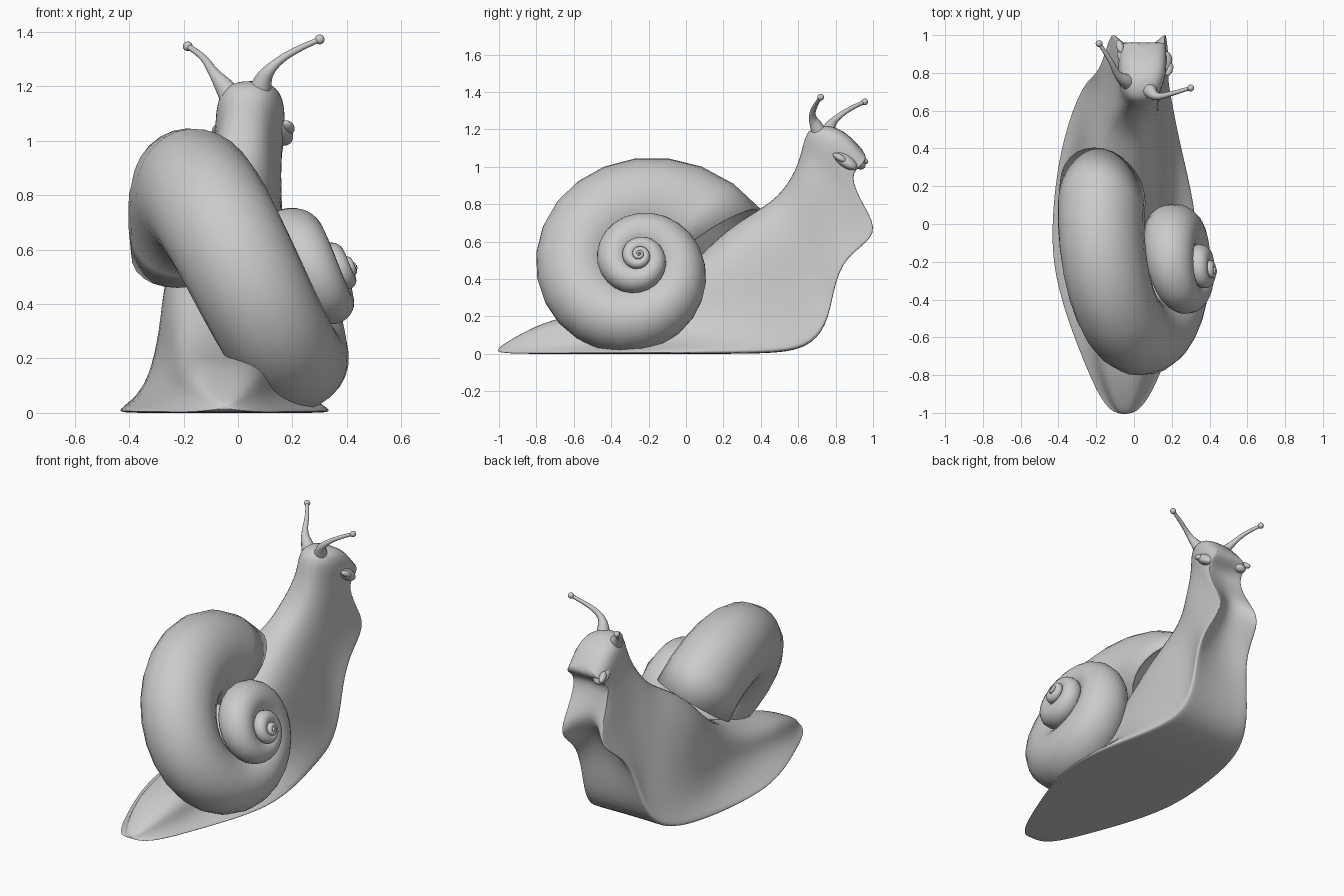
import bpy, bmesh
from math import sin, cos, pi, radians
from mathutils import Vector

if "Cube" in bpy.data.objects:
    bpy.data.objects.remove(bpy.data.objects["Cube"])


def loft(name, rings, subsurf=0):
    """Skin a list of closed rings, cap both ends, shade smooth."""
    bm = bmesh.new()
    vs = [[bm.verts.new(p) for p in ring] for ring in rings]
    n = len(vs[0])
    for a, b in zip(vs, vs[1:]):
        for i in range(n):
            j = (i + 1) % n
            bm.faces.new((a[i], a[j], b[j], b[i]))
    bm.faces.new(vs[0])
    bm.faces.new(vs[-1])
    bmesh.ops.recalc_face_normals(bm, faces=bm.faces)
    me = bpy.data.meshes.new(name)
    bm.to_mesh(me)
    bm.free()
    for p in me.polygons:
        p.use_smooth = True
    ob = bpy.data.objects.new(name, me)
    bpy.context.collection.objects.link(ob)
    if subsurf:
        m = ob.modifiers.new("smooth", 'SUBSURF')
        m.levels = m.render_levels = subsurf
    return ob


def ball(name, loc, scale, rot=(0, 0, 0)):
    bpy.ops.mesh.primitive_uv_sphere_add(segments=20, ring_count=12, radius=1,
                                         location=loc, rotation=rot)
    ob = bpy.context.object
    ob.name = name
    ob.scale = scale
    bpy.ops.object.shade_smooth()


# Shell: tube on a logarithmic spiral that shrinks towards the apex
APEX = Vector((0.44, -0.25, 0.54))
TILT = radians(17.6)
axis = Vector((cos(TILT), 0, sin(TILT)))
up = Vector((-sin(TILT), 0, cos(TILT)))
fwd = Vector((0, 1, 0))


def shell_ring(turn, k=1.0, n=28):
    # turn 0 = top of the last whorl, positive continues to the opening
    s = 1.257 * 2.5 ** turn
    t = turn * 2 * pi
    f = max(0, (turn + 0.5) / 0.66)  # the last half turn narrows
    out = fwd * sin(t) + up * cos(t)
    c = APEX + s * (0.335 * out - (0.40 - 0.02 * f) * axis)
    rr, ra = 0.225 - 0.03 * f, 0.24 - 0.08 * f
    return [c + s * k * (rr * cos(a) * out + ra * sin(a) * axis)
            for a in (2 * pi * i / n for i in range(n))]


END = 58 / 360
STEPS = 24 * 5
rings = [shell_ring(END - (STEPS - i) / 24) for i in range(STEPS + 1)]
rings += [shell_ring(END, 0.94), shell_ring(END - 0.04, 0.9)]  # lip and recess
loft("shell", rings)

# Body: sole y,z / back y,z / centre x / sole half width / back half width / groove
SECTIONS = [
    (-1.01, .01, -1.01, .03, -.05, .05, .03, 0),
    (-.93, .00, -.90, .10, -.05, .13, .09, 0),
    (-.75, .00, -.72, .19, -.05, .21, .15, 0),
    (-.50, .00, -.50, .22, -.05, .31, .18, 0),
    (-.20, .00, -.20, .30, -.045, .40, .20, 0),
    (.12, .00, .02, .47, -.055, .38, .21, 0),
    (.42, .00, .20, .66, -.07, .32, .23, 0),
    (.65, .02, .36, .76, -.055, .26, .21, 0),
    (.76, .15, .47, .83, -.035, .22, .17, .03),
    (.79, .34, .54, .91, -.015, .20, .15, .08),
    (.85, .52, .59, 1.0, .01, .18, .135, .16),
    (1.05, .63, .615, 1.09, .025, .145, .125, .26),
    (.95, .79, .635, 1.17, .035, .125, .12, .16),
    (.87, .96, .67, 1.215, .04, .12, .125, .05),
    (.95, 1.01, .77, 1.23, .05, .13, .13, 0),
    (.97, 1.06, .88, 1.17, .055, .09, .08, 0),
]


def body_ring(sy, sz, by, bz, cx, ws, wt, g):
    half = [(ws * .55, g * .6), (ws * .93, 0), (ws, .015), (ws * .97, .06),
            (.4 * ws + .6 * wt, .2), (wt, .45), (wt * .92, .78), (wt * .56, .97)]
    prof = [(0, g)] + half + [(0, 1)] + [(-u, v) for u, v in reversed(half)]
    return [(cx + u, sy + (by - sy) * v, sz + (bz - sz) * v) for u, v in prof]


loft("body", [body_ring(*s) for s in SECTIONS], 2)


# Eye stalks: tapered curves with a bulb at the tip
def stalk(name, pts, radii):
    cu = bpy.data.curves.new(name, 'CURVE')
    cu.dimensions = '3D'
    cu.bevel_depth = 1.0
    cu.bevel_resolution = 4
    cu.use_fill_caps = True
    sp = cu.splines.new('NURBS')
    sp.points.add(len(pts) - 1)
    for p, co, r in zip(sp.points, pts, radii):
        p.co = (*co, 1)
        p.radius = r
    sp.order_u = 3
    sp.use_endpoint_u = True
    sp.resolution_u = 8
    ob = bpy.data.objects.new(name, cu)
    bpy.context.collection.objects.link(ob)
    ball(name + "_tip", pts[-1], (.018, .018, .018))


R = (.05, .036, .018, .012, .010)
stalk("left_eye_stalk", [(-.01, .74, 1.14), (-.05, .76, 1.20), (-.09, .79, 1.25),
                         (-.13, .88, 1.315), (-.185, .955, 1.347)], R)
stalk("right_eye_stalk", [(.07, .73, 1.14), (.085, .70, 1.215), (.12, .67, 1.27),
                          (.20, .69, 1.33), (.30, .72, 1.372)], R)

# Mouth lobes and small lower feelers
ball("upper_lip", (.055, .88, 1.07), (.11, .08, .06), (-.6, 0, -.1))
ball("right_lip", (.15, .85, 1.035), (.05, .08, .035), (-.6, 0, -.4))
ball("left_lip", (-.04, .90, 1.035), (.05, .07, .035), (-.6, 0, .2))
ball("right_feeler", (.185, .82, 1.05), (.022, .04, .018), (-.5, 0, -.3))
ball("left_feeler", (-.075, .94, 1.04), (.02, .04, .018), (-.5, 0, .3))
